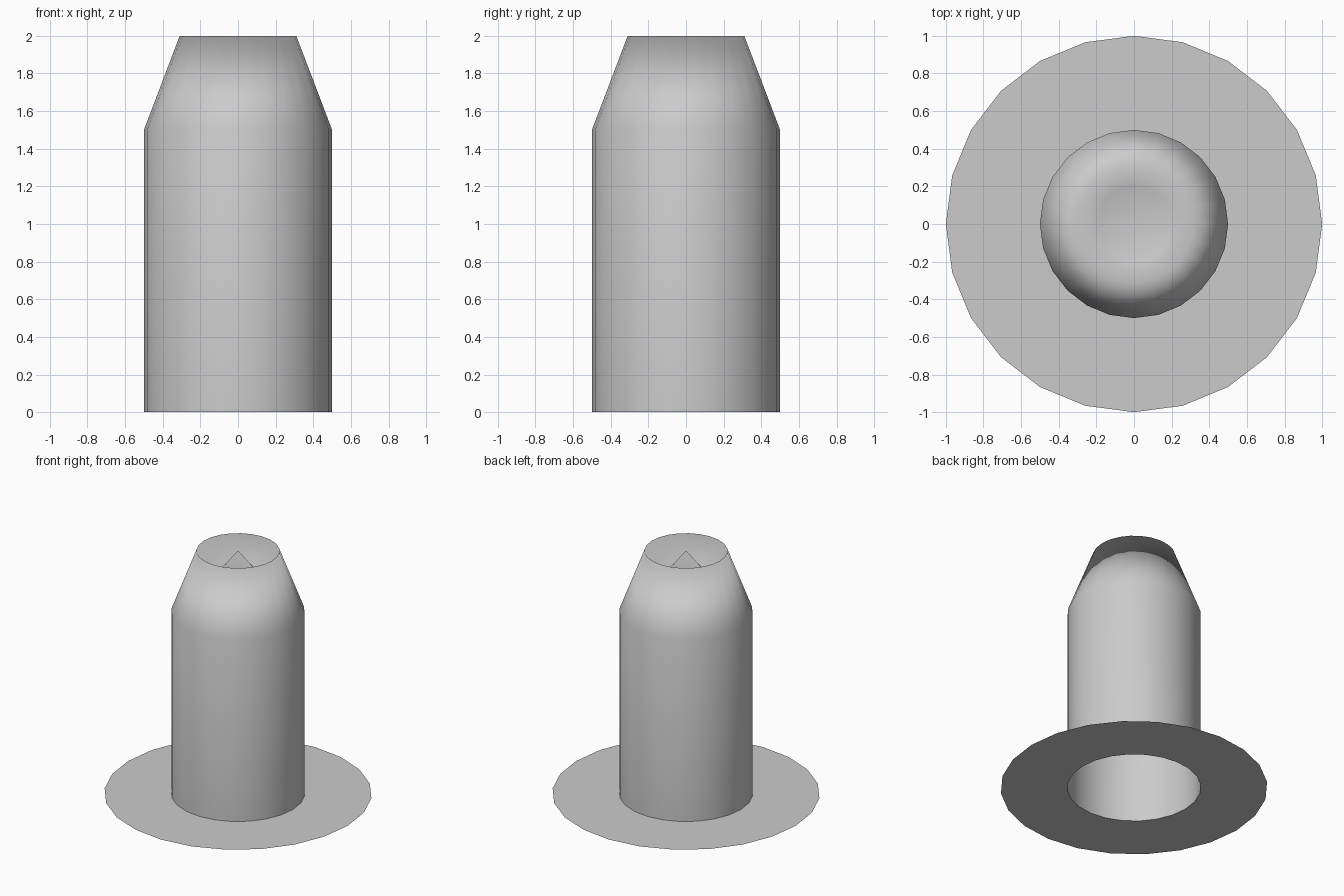
import bpy, bmesh
from math import cos, sin, tau

if "Cube" in bpy.data.objects:
    bpy.data.objects.remove(bpy.data.objects["Cube"])

SIDES = 24


def lathe(name, profile, smooth):
    """Revolve (radius, z) points around z; radius 0 makes a single pole."""
    bm = bmesh.new()
    rings = []
    for r, z in profile:
        n = SIDES if r > 0 else 1
        rings.append([bm.verts.new((r * cos(tau * i / SIDES), r * sin(tau * i / SIDES), z))
                      for i in range(n)])
    for a, b in zip(rings, rings[1:]):
        for i in range(SIDES):
            j = (i + 1) % SIDES
            if len(b) == 1:
                f = bm.faces.new((a[i], a[j], b[0]))
            else:
                f = bm.faces.new((a[i], a[j], b[j], b[i]))
            f.smooth = smooth
    mesh = bpy.data.meshes.new(name)
    bm.to_mesh(mesh)
    bm.free()
    obj = bpy.data.objects.new(name, mesh)
    bpy.context.collection.objects.link(obj)
    return obj


# Flat ring lying on the ground, open in the middle
lathe("base_flange", [(1.0, 0), (0.5, 0)], False)

# Hollow tube, tapered shoulder, recessed top and the central spike in the recess
lathe("tapered_tube", [(0.5, 0), (0.5, 1.5), (0.31, 2.0), (0.2, 1.75), (0, 2.0)], True)
